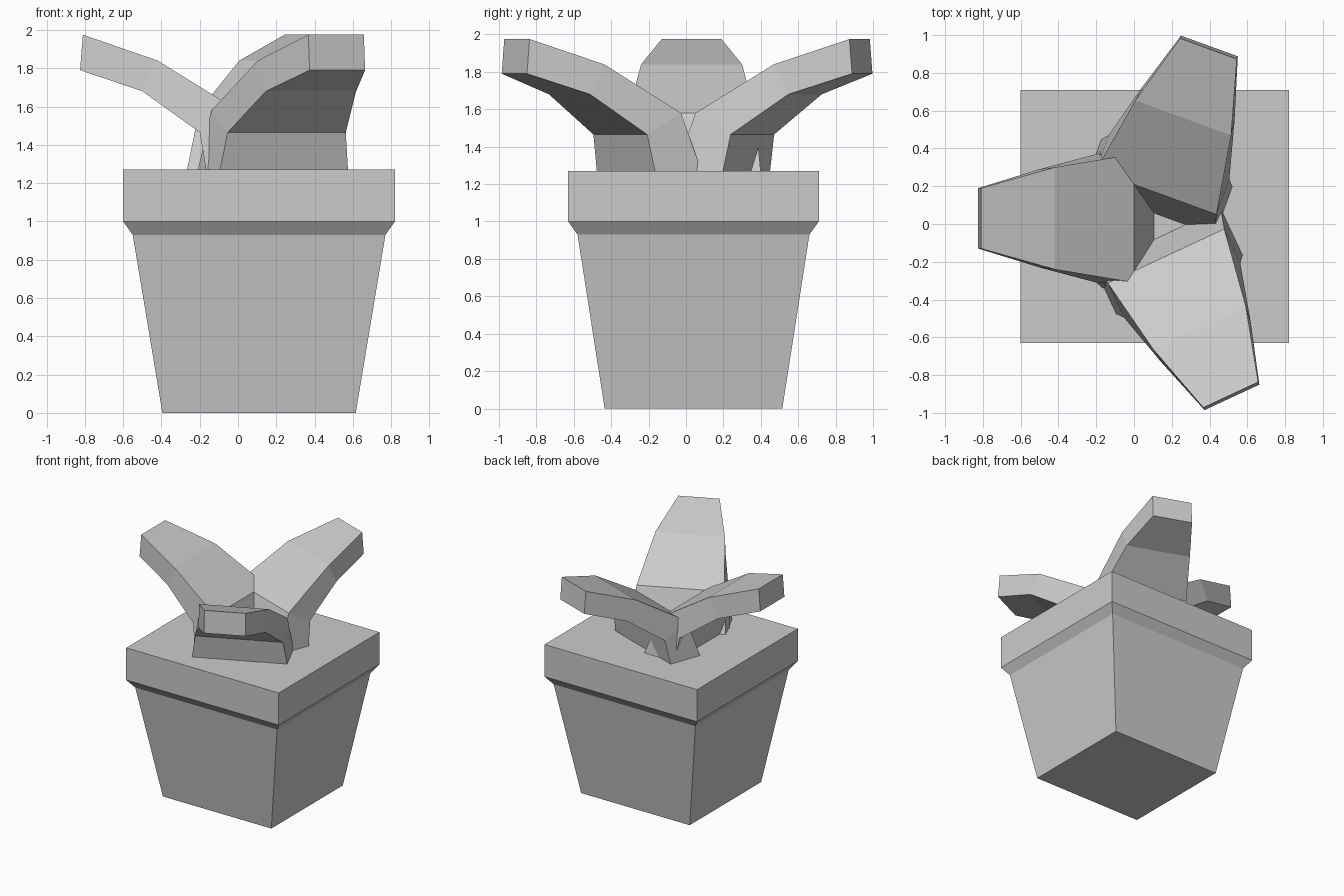
import bpy
import bmesh
from math import radians
from mathutils import Matrix, Vector

cube = bpy.data.objects.get("Cube")
if cube:
    bpy.data.objects.remove(cube, do_unlink=True)

grey = bpy.data.materials.new("plain grey")
grey.use_nodes = True
colour = (0.6, 0.6, 0.6, 1)
grey.diffuse_color = colour
grey.node_tree.nodes["Principled BSDF"].inputs["Base Color"].default_value = colour


def add_object(name, bm):
    bmesh.ops.recalc_face_normals(bm, faces=bm.faces)
    mesh = bpy.data.meshes.new(name)
    bm.to_mesh(mesh)
    bm.free()
    mesh.materials.append(grey)
    obj = bpy.data.objects.new(name, mesh)
    bpy.context.collection.objects.link(obj)
    return obj


# Square pot: tapered body, chamfered lip and filled top
def make_pot():
    # half width, half depth, height
    levels = [(0.505, 0.475, 0), (0.66, 0.62, 0.93),
              (0.71, 0.67, 1.0), (0.71, 0.67, 1.27)]
    bm = bmesh.new()
    rings = [[bm.verts.new((sx * w + 0.11, sy * d + 0.04, z))
              for sx, sy in ((-1, -1), (1, -1), (1, 1), (-1, 1))]
             for w, d, z in levels]
    for low, high in zip(rings, rings[1:]):
        for i in range(4):
            j = (i + 1) % 4
            bm.faces.new((low[i], low[j], high[j], high[i]))
    bm.faces.new(rings[0])
    bm.faces.new(rings[-1])
    add_object("pot", bm)


# Leaf side profile: distance outward, height, half width
LEAF = [(-0.11, 1.26, 0.37), (0, 1.58, 0.34), (0.42, 1.84, 0.27), (0.81, 1.975, 0.16),
        (0.825, 1.79, 0.16), (0.5, 1.68, 0.26), (0.2, 1.465, 0.34), (0.165, 1.26, 0.37)]


def make_leaf(name, x, y, angle):
    bm = bmesh.new()
    sides = [[bm.verts.new((d, s * w, z)) for d, z, w in LEAF] for s in (-1, 1)]
    left, right = sides
    n = len(LEAF)
    for i in range(n):
        j = (i + 1) % n
        bm.faces.new((left[i], left[j], right[j], right[i]))
    for side in sides:
        for i in range(3):
            bm.faces.new((side[i], side[i + 1], side[n - 2 - i], side[n - 1 - i]))
    place = Matrix.Translation(Vector((x, y, 0))) @ Matrix.Rotation(radians(angle), 4, "Z")
    bmesh.ops.transform(bm, matrix=place, verts=bm.verts)
    add_object(name, bm)


make_pot()
make_leaf("right_leaf", 0, 0.03, 180)
make_leaf("back_leaf", 0.117, 0.167, 70)
make_leaf("front_leaf", 0.17, -0.17, -65)
